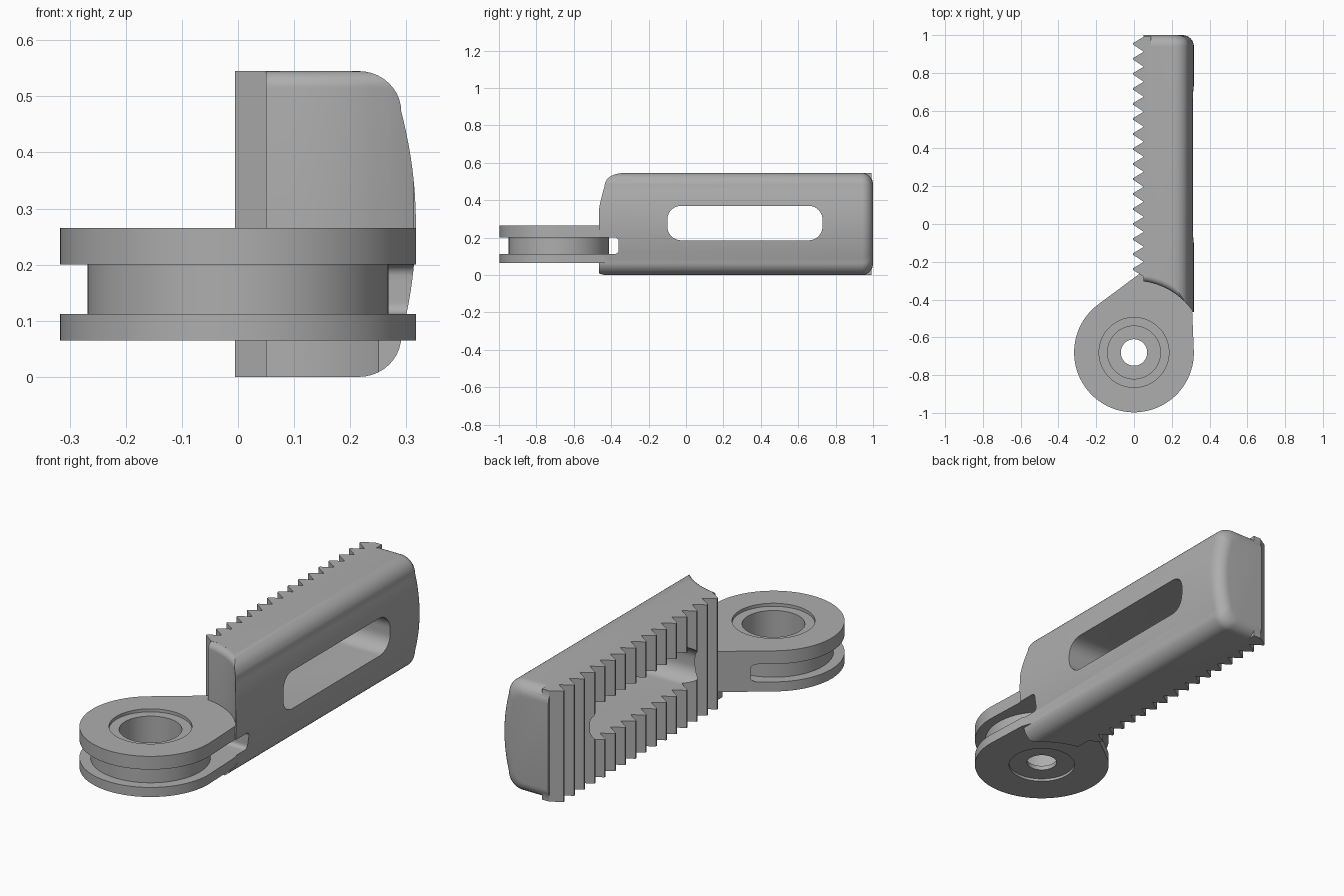
import bpy, bmesh
from math import sin, cos, pi, sqrt, radians
from mathutils import Vector

if "Cube" in bpy.data.objects:
    bpy.data.objects.remove(bpy.data.objects["Cube"])

HUB_Y = -0.68      # pulley axis
TOP = 0.545        # arm height
BACK = 0.05        # plane at the tooth roots

grey = bpy.data.materials.new("plain_grey")
grey.use_nodes = True
colour = (0.42, 0.42, 0.42, 1)
grey.diffuse_color = colour
grey.node_tree.nodes["Principled BSDF"].inputs["Base Color"].default_value = colour


def loft(name, rings):
    """Closed solid through rings with equal point counts."""
    bm = bmesh.new()
    loops = [[bm.verts.new(p) for p in ring] for ring in rings]
    n = len(loops[0])
    for a, b in zip(loops, loops[1:]):
        for i in range(n):
            j = (i + 1) % n
            bm.faces.new((a[i], a[j], b[j], b[i]))
    bm.faces.new(loops[0])
    bm.faces.new(loops[-1])
    bmesh.ops.recalc_face_normals(bm, faces=bm.faces)
    mesh = bpy.data.meshes.new(name)
    bm.to_mesh(mesh)
    bm.free()
    mesh.materials.append(grey)
    ob = bpy.data.objects.new(name, mesh)
    bpy.context.collection.objects.link(ob)
    return ob


def prism(name, outline, low, high):
    return loft(name, [[(x, y, z) for x, y in outline] for z in (low, high)])


def circle(r, start=0, end=360, n=96):
    count = n if end - start == 360 else n + 1
    angles = [radians(start + (end - start) * i / n) for i in range(count)]
    return [(r * cos(a), HUB_Y + r * sin(a)) for a in angles]


def turned(name, profile):
    """Solid of revolution about the pulley axis from (radius, z) pairs."""
    return loft(name, [[(x, y, z) for x, y in circle(r)] for r, z in profile])


def disc(name, r, low, high):
    return turned(name, [(r, low), (r, high)])


def rounded_rect(u0, u1, v0, v1, r, n=10):
    pts = []
    corners = [(u1 - r, v1 - r), (u0 + r, v1 - r), (u0 + r, v0 + r), (u1 - r, v0 + r)]
    for k, (u, v) in enumerate(corners):
        for i in range(n + 1):
            a = pi / 2 * (k + i / n)
            pts.append((u + r * cos(a), v + r * sin(a)))
    return pts


def combine(target, tool, operation):
    tool.hide_render = True
    mod = target.modifiers.new("combine", 'BOOLEAN')
    mod.operation = operation
    mod.solver = 'EXACT'
    mod.object = tool
    bpy.context.view_layer.objects.active = target
    bpy.ops.object.modifier_apply(modifier=mod.name)
    bpy.data.objects.remove(tool)


# Arm cross-section: flat back, bulged outer face, rounded shoulders
half = []
for i in range(13):                       # bulge, from the middle up
    h = 0.2 * i / 12
    half.append((0.317 - 0.026 * (h / 0.2) ** 2, h))
for i in range(1, 11):                    # shoulder
    a = pi / 2 * i / 10
    half.append((0.215 + 0.076 * cos(a), 0.2 + 0.0725 * sin(a)))
half.append((BACK, TOP / 2))
section = half + [(x, -h) for x, h in reversed(half[1:])]


def arm_ring(y, inset):
    sx = 1 - inset / 0.267
    sz = 1 - inset / (TOP / 2)
    return [(BACK + (x - BACK) * sx, y, TOP / 2 + h * sz) for x, h in section]


R = 0.06                                  # rounding of the far end
rings = [arm_ring(-0.465, 0)]
for i in range(9):
    a = pi / 2 * i / 8
    rings.append(arm_ring(1 - R + R * sin(a), R * (1 - cos(a))))
arm = loft("toothed_clamp_arm", rings)

# Concave end above the eyelet, with a softened top rim
F = 0.03
flare = [(0.38, 0.265)]
for i in range(9):
    a = pi / 2 * i / 8 * 0.98
    flare.append((0.38 + F * (1 - cos(a)), TOP - F + F * sin(a)))
flare.append((0.38 + F, 0.7))
combine(arm, turned("upper_end_cutter", flare), 'DIFFERENCE')

# Concave end below the eyelet
combine(arm, disc("lower_end_cutter", 0.33, -0.1, 0.065), 'DIFFERENCE')

# Row of vertical teeth on the back
COUNT, PITCH, FIRST = 16, 0.0795, 0.992
outline = [(BACK + 0.04, FIRST)]
for i in range(COUNT):
    y = FIRST - i * PITCH
    outline += [(BACK + 0.002, y),
                (-0.005, y - PITCH * 0.43), (-0.005, y - PITCH * 0.53)]
last = FIRST - COUNT * PITCH
outline += [(BACK + 0.002, last), (BACK + 0.04, last)]
combine(arm, prism("teeth", outline, 0, TOP), 'UNION')

# Long rounded slot through the arm
slot = rounded_rect(-0.1, 0.73, 0.185, 0.37, 0.075)
combine(arm, loft("slot_cutter", [[(x, y, z) for y, z in slot] for x in (-0.2, 0.5)]),
        'DIFFERENCE')

# Teardrop eyelet
teardrop = circle(0.317, 127, 360) + [(0.308, -0.46), (0.25, -0.3),
                                      (0.12, -0.2), (0.051, -0.247)]
combine(arm, prism("eyelet", teardrop, 0.065, 0.265), 'UNION')

# Groove around the eyelet, leaving a round core
groove = rounded_rect(-1.2, -0.36, 0.112, 0.2, 0.02, 6)
combine(arm, loft("groove_cutter", [[(x, y, z) for y, z in groove] for x in (-0.5, 0.5)]),
        'DIFFERENCE')
combine(arm, disc("groove_core", 0.268, 0.09, 0.22), 'UNION')

# Bearing seat, shallow rims and through hole
for name, r, low, high in (("top_rim", 0.185, 0.25, 0.3),
                           ("bearing_seat", 0.14, 0.1, 0.3),
                           ("bottom_rim", 0.155, 0.0, 0.078),
                           ("axle_hole", 0.07, 0.0, 0.3)):
    combine(arm, disc(name, r, low, high), 'DIFFERENCE')

bpy.ops.object.select_all(action='DESELECT')
arm.select_set(True)
bpy.context.view_layer.objects.active = arm
bpy.ops.object.shade_smooth_by_angle(angle=radians(30))
